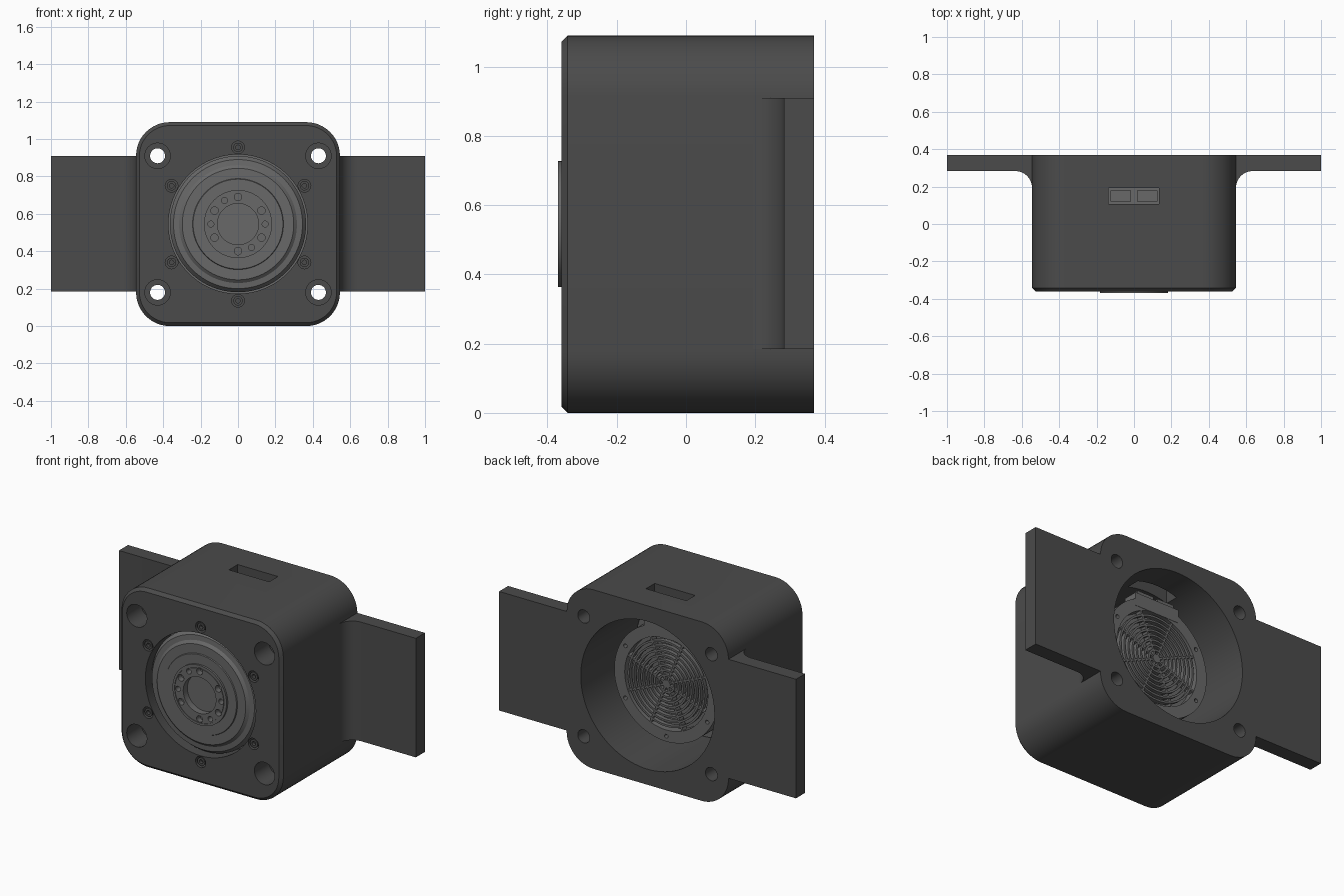
import bpy, bmesh, math
from mathutils import Matrix, Vector

if "Cube" in bpy.data.objects:
    bpy.data.objects.remove(bpy.data.objects["Cube"])

CZ = 0.545  # height of the motor axis


def material(name, v):
    m = bpy.data.materials.new(name)
    m.diffuse_color = (v, v, v, 1)
    m.use_nodes = True
    m.node_tree.nodes["Principled BSDF"].inputs["Base Color"].default_value = m.diffuse_color
    return m


DARK, MID = material("dark_grey", 0.07), material("mid_grey", 0.14)


def make(name, bm, mat=None):
    bmesh.ops.remove_doubles(bm, verts=bm.verts, dist=1e-5)
    bmesh.ops.recalc_face_normals(bm, faces=bm.faces)
    me = bpy.data.meshes.new(name)
    bm.to_mesh(me)
    bm.free()
    ob = bpy.data.objects.new(name, me)
    bpy.context.collection.objects.link(ob)
    if mat:
        me.materials.append(mat)
    return ob


def loft(name, loops, mat=None, cap=True):
    bm = bmesh.new()
    rings = [[bm.verts.new(p) for p in lp] for lp in loops]
    n = len(rings[0])
    for a, b in zip(rings, rings[1:]):
        for i in range(n):
            bm.faces.new((a[i], a[(i + 1) % n], b[(i + 1) % n], b[i]))
    if cap:
        bm.faces.new(rings[0])
        bm.faces.new(rings[-1])
    return make(name, bm, mat)


def lathe(name, profile, x=0, z=CZ, mat=None, n=32):
    # revolve (radius, y) points around an axis parallel to y
    loops = [[(x + r * math.cos(2 * math.pi * i / n), y, z + r * math.sin(2 * math.pi * i / n))
              for i in range(n)] for r, y in profile]
    return loft(name, loops, mat, cap=False)


def rod(name, r, y0, y1, x=0, z=CZ, n=32):
    return lathe(name, [(0, y0), (r, y0), (r, y1), (0, y1)], x, z, None, n)


def box(name, lo, hi, mat=None, rot=0):
    bm = bmesh.new()
    lo, hi = Vector(lo), Vector(hi)
    bmesh.ops.create_cube(bm, size=1, matrix=Matrix.Translation((lo + hi) / 2) @ Matrix.Diagonal((*(hi - lo), 1)))
    pivot = Matrix.Translation((0, 0, CZ))
    bm.transform(pivot @ Matrix.Rotation(rot, 4, 'Y') @ pivot.inverted())
    return make(name, bm, mat)


def rounded(h, r, y):
    pts = []
    for k, (sx, sz) in enumerate([(1, 1), (-1, 1), (-1, -1), (1, -1)]):
        for i in range(13):
            a = math.pi / 2 * (k + i / 12)
            pts.append((sx * (h - r) + r * math.cos(a), y, CZ + sz * (h - r) + r * math.sin(a)))
    return pts


def cut(ob, cutters):
    bpy.context.view_layer.objects.active = ob
    for c in cutters:
        c.hide_render = True
        m = ob.modifiers.new("cut", 'BOOLEAN')
        m.operation, m.solver, m.object = 'DIFFERENCE', 'EXACT', c
        bpy.ops.object.modifier_apply(modifier=m.name)
        bpy.data.objects.remove(c)


def polar(r, deg):
    a = math.radians(deg)
    return r * math.cos(a), CZ + r * math.sin(a)


# Housing block with chamfered front edge
housing = loft("housing", [rounded(0.545, 0.18, 0.37), rounded(0.545, 0.18, -0.342),
                           rounded(0.527, 0.162, -0.36)], DARK)
cutters = [lathe("bore_cutter", [(0, -0.5), (0.372, -0.5), (0.372, -0.25), (0.45, -0.25), (0.45, 0.5), (0, 0.5)], n=96),
           box("slot_cutter", (-0.137, 0.108, 0.8), (0.135, 0.192, 1.2))]
for sx in (-1, 1):
    for sz in (-1, 1):
        cutters.append(lathe("bolt_hole_cutter", [(0, -0.5), (0.068, -0.5), (0.068, -0.22), (0.04, -0.22),
                                                  (0.04, 0.5), (0, 0.5)], sx * 0.43, CZ + sz * 0.365))
screws = [polar(0.41, 90 + 60 * i) for i in range(6)]
cutters += [rod("screw_recess_cutter", 0.034, -0.5, -0.31, x, z) for x, z in screws]
cut(housing, cutters)

# Side mounting wings with fillets to the housing
for side, s in (("right", 1), ("left", -1)):
    prof = [(0.545, 0.37), (1, 0.37), (1, 0.283)]
    prof += [(0.635 - 0.09 * math.sin(t), 0.193 + 0.09 * math.cos(t))
             for t in (math.pi / 2 * i / 12 for i in range(13))]
    loft(side + "_wing", [[(s * x, y, z) for x, y in prof] for z in (0.185, 0.91)], DARK)

# Motor body: stepped output face, clamping flange, recessed back
motor = lathe("motor", [(0, -0.33), (0.11, -0.33), (0.11, -0.37), (0.162, -0.37), (0.162, -0.366), (0.168, -0.366),
                        (0.168, -0.37), (0.182, -0.37), (0.182, -0.358), (0.24, -0.358), (0.243, -0.352),
                        (0.298, -0.352), (0.315, -0.338), (0.345, -0.335), (0.364, -0.31), (0.364, -0.249),
                        (0.445, -0.249), (0.445, -0.15), (0.35, -0.15), (0.35, 0.19), (0.28, 0.19),
                        (0.28, 0.14), (0, 0.14)], mat=MID, n=96)
holes = [rod("output_hole_cutter", 0.02, -0.5, -0.335, *polar(0.145, 90 + 60 * i), n=20) for i in range(6)]
holes += [rod("pin_hole_cutter", 0.016, -0.5, -0.335, *polar(0.145, d), n=20) for d in (0, 120, 180, 300)]
holes += [rod("rear_hole_cutter", 0.012, 0.16, 0.3, *polar(0.318, 30 + 60 * i), n=16) for i in range(6)]
cut(motor, holes)

# Socket screws around the motor
for x, z in screws:
    lathe("flange_screw", [(0, -0.335), (0.012, -0.335), (0.012, -0.355), (0.025, -0.355), (0.025, -0.309),
                           (0, -0.309)], x, z, DARK, 24)

# Rear grille: concentric bars and spokes
lathe("grille_hub", [(0, 0.14), (0.025, 0.14), (0.025, 0.19), (0, 0.19)], mat=MID)
for i in range(8):
    r = 0.045 + 0.029 * i
    lathe("grille_ring", [(r, 0.165), (r + 0.012, 0.165), (r + 0.012, 0.19), (r, 0.19), (r, 0.165)], mat=MID, n=64)
for i in range(8):
    box("grille_spoke", (0.02, 0.15, CZ - 0.006), (0.285, 0.188, CZ + 0.006), MID, math.radians(22.5 + 45 * i))

# Cable connectors under the top slot
box("connector_base", (-0.15, 0.105, 0.82), (0.15, 0.192, 0.9), MID)
for x0, x1 in ((-0.125, -0.015), (0.015, 0.125)):
    box("connector", (x0, 0.12, 0.89), (x1, 0.18, 0.925), MID)

for ob in bpy.context.scene.objects:
    ob.select_set(True)
bpy.context.view_layer.objects.active = housing
bpy.ops.object.shade_smooth_by_angle(angle=math.radians(25))
